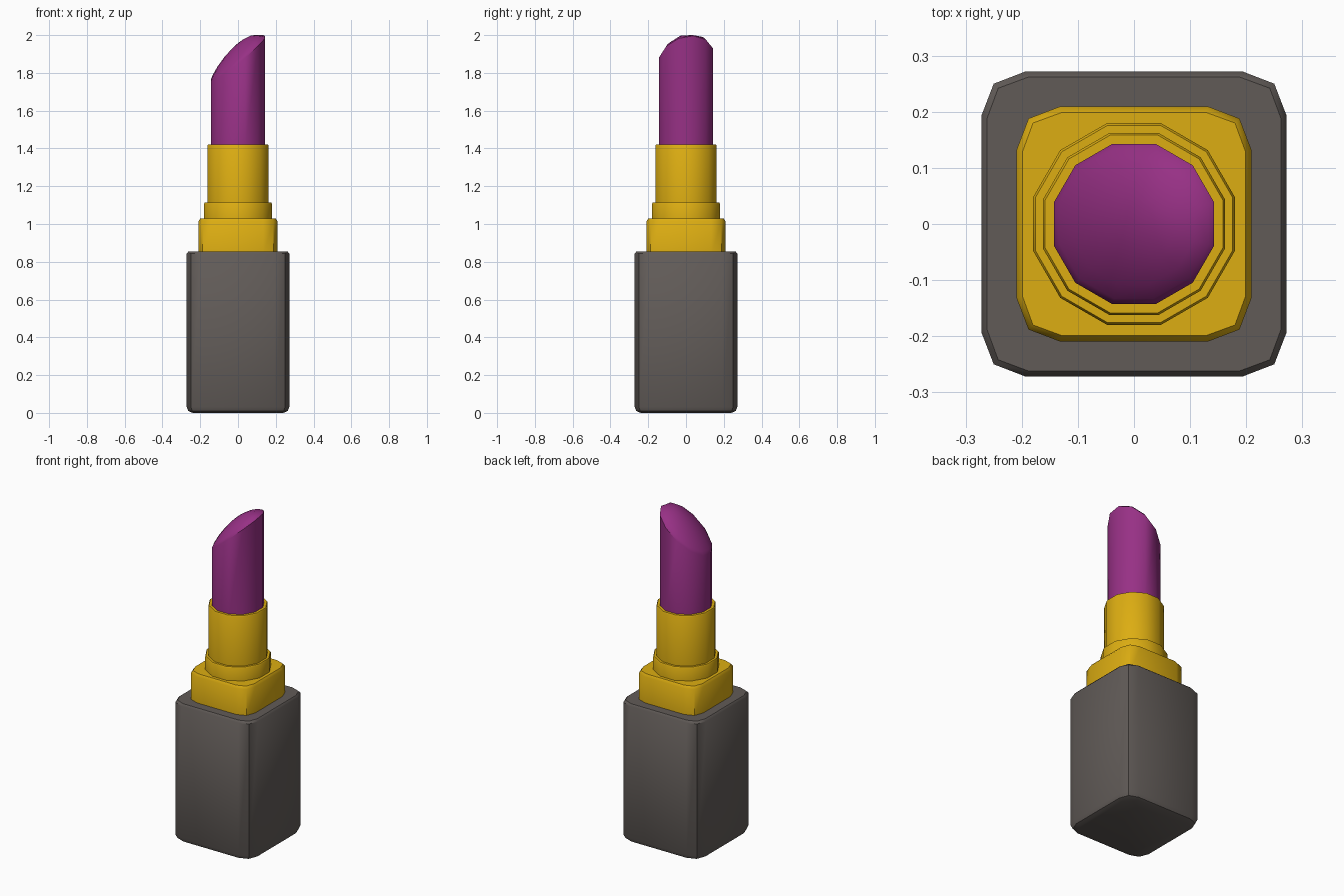
import bpy, math

if "Cube" in bpy.data.objects:
    bpy.data.objects.remove(bpy.data.objects["Cube"])


def material(name, rgb):
    m = bpy.data.materials.new(name)
    m.diffuse_color = (*rgb, 1)
    m.use_nodes = True
    m.node_tree.nodes["Principled BSDF"].inputs["Base Color"].default_value = m.diffuse_color
    return m


GREY = material("warm_grey", (0.12, 0.105, 0.097))
GOLD = material("gold", (0.72, 0.42, 0.006))
PURPLE = material("purple", (0.31, 0.03, 0.235))


def loft(name, rings, mat, apex=None):
    """Skin a stack of equal-sized point rings, capped below and above."""
    n = len(rings[0])
    verts = [p for ring in rings for p in ring]
    faces = [tuple(reversed(range(n)))]
    for k in range(len(rings) - 1):
        for i in range(n):
            j = (i + 1) % n
            faces.append((k * n + i, k * n + j, (k + 1) * n + j, (k + 1) * n + i))
    top = (len(rings) - 1) * n
    if apex:
        verts.append(apex)
        faces += [(top + i, top + (i + 1) % n, len(verts) - 1) for i in range(n)]
    else:
        faces.append(tuple(range(top, top + n)))
    me = bpy.data.meshes.new(name)
    me.from_pydata(verts, [], faces)
    me.materials.append(mat)
    ob = bpy.data.objects.new(name, me)
    bpy.context.collection.objects.link(ob)
    bpy.ops.object.select_all(action='DESELECT')
    ob.select_set(True)
    bpy.context.view_layer.objects.active = ob
    bpy.ops.object.shade_smooth_by_angle(angle=math.radians(40))
    return ob


def square(h, z, flat, mid):
    """Square with two-step rounded corners; flat and mid set the corner."""
    pts = []
    for q in range(4):
        c, s = round(math.cos(q * math.pi / 2)), round(math.sin(q * math.pi / 2))
        for x, y in ((h, flat), (mid, mid), (flat, h)):
            pts.append((x * c - y * s, x * s + y * c, z))
    return pts


def circle(r, z):
    """Twelve-sided ring with flats facing the axes."""
    return [(r * math.cos(math.radians(15 + 30 * i)),
             r * math.sin(math.radians(15 + 30 * i)), z) for i in range(12)]


# Square case, rounded at the bottom and slightly at the top
loft("case", [square(0.24, 0, 0.175, 0.222), square(0.263, 0.01, 0.187, 0.242),
              square(0.272, 0.032, 0.193, 0.25), square(0.272, 0.843, 0.193, 0.25),
              square(0.262, 0.855, 0.188, 0.242)], GREY)

# Square gold collar
loft("collar", [square(0.209, 0.84, 0.133, 0.188), square(0.209, 1.015, 0.133, 0.188),
                square(0.199, 1.03, 0.128, 0.18)], GOLD)

# Round gold ring and tube
for name, r, z0, z1 in (("ring", 0.186, 1.02, 1.113), ("tube", 0.168, 1.10, 1.421)):
    loft(name, [circle(r, z0), circle(r, z1 - 0.007), circle(r - 0.004, z1)], GOLD)

# Lipstick bullet: slanted rim with a domed cut face
R = 0.148


def cut_height(x, y):
    t = min(1, (x * x + y * y) / (R * R))
    return min(2.0, 1.875 + 0.8 * x + 0.17 * y + 0.08 * (1 - t) ** 0.8)


rings = [circle(R, 1.41)]
for f in (1, 0.93, 0.75, 0.5, 0.25):
    rings.append([(x, y, cut_height(x, y)) for x, y, _ in circle(R * f, 0)])
loft("bullet", rings, PURPLE, (0, 0, cut_height(0, 0)))
